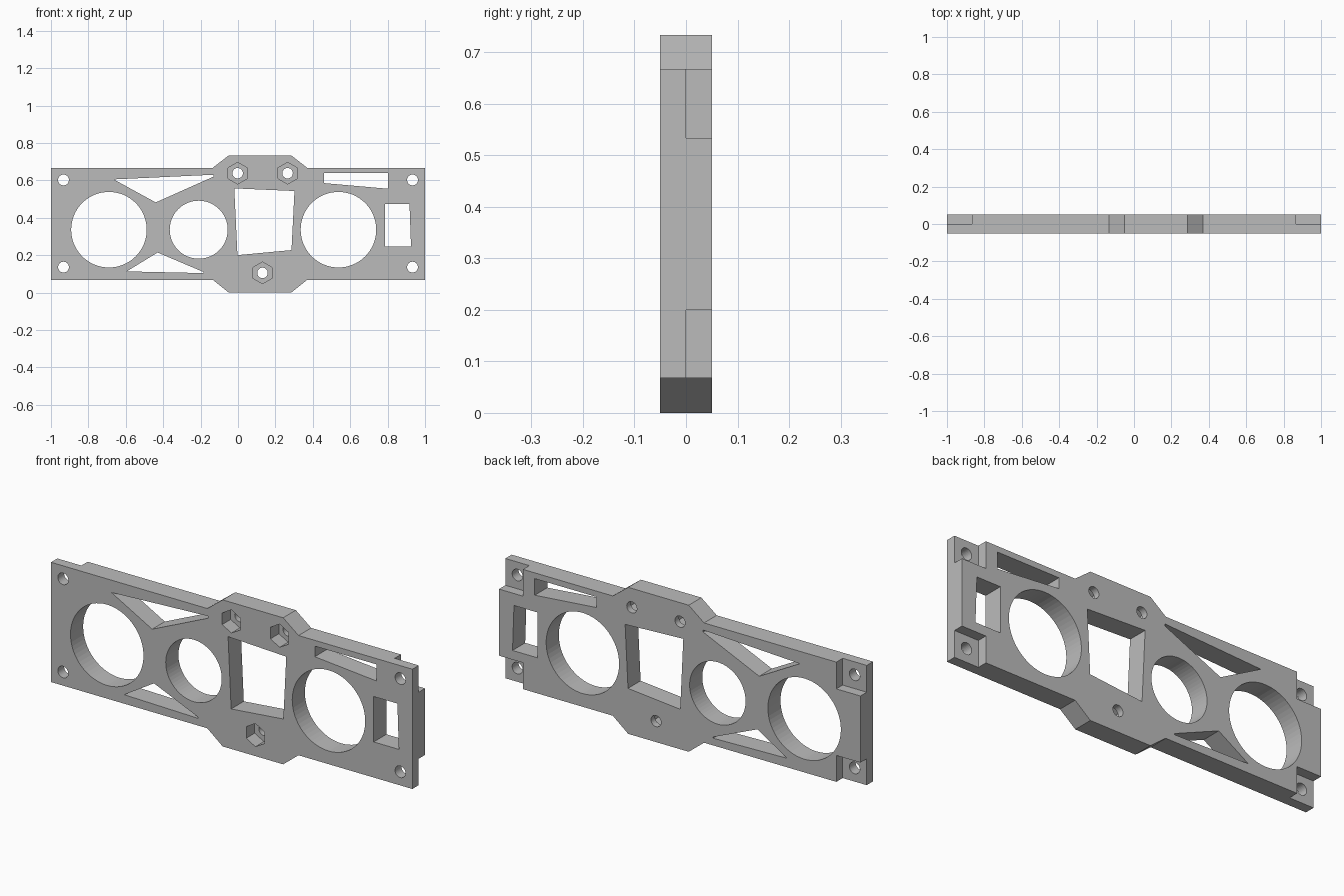
import bpy, bmesh
from math import sin, cos, tau

cube = bpy.data.objects.get("Cube")
if cube:
    bpy.data.objects.remove(cube, do_unlink=True)

HALF = 0.05      # half the plate thickness
OUT = 0.1        # cutters reach past the plate

grey = bpy.data.materials.new("plain grey")
grey.use_nodes = True
colour = (0.5, 0.5, 0.5, 1)
grey.diffuse_color = colour
grey.node_tree.nodes["Principled BSDF"].inputs["Base Color"].default_value = colour


def prism(name, points, y0, y1):
    """Extrude an (x, z) outline from y0 to y1."""
    bm = bmesh.new()
    face = bm.faces.new([bm.verts.new((x, y0, z)) for x, z in points])
    new = bmesh.ops.extrude_face_region(bm, geom=[face])["geom"]
    bmesh.ops.translate(bm, vec=(0, y1 - y0, 0),
                        verts=[v for v in new if isinstance(v, bmesh.types.BMVert)])
    bmesh.ops.recalc_face_normals(bm, faces=bm.faces)
    mesh = bpy.data.meshes.new(name)
    bm.to_mesh(mesh)
    bm.free()
    mesh.materials.append(grey)
    obj = bpy.data.objects.new(name, mesh)
    bpy.context.collection.objects.link(obj)
    return obj


def ring(x, z, r, sides):
    return [(x + r * sin(tau * i / sides), z + r * cos(tau * i / sides))
            for i in range(sides)]


def box(x0, x1, z0, z1):
    return [(x0, z0), (x1, z0), (x1, z1), (x0, z1)]


def cut(points, y0=-OUT, y1=OUT):
    """Subtract a prism from the plate."""
    cutter = prism("cutter", points, y0, y1)
    cutter.hide_render = True
    mod = plate.modifiers.new("cut", "BOOLEAN")
    mod.operation = "DIFFERENCE"
    mod.solver = "EXACT"
    mod.object = cutter
    bpy.ops.object.modifier_apply(modifier=mod.name)
    bpy.data.objects.remove(cutter, do_unlink=True)


# Plate with widened middle
LOW, HIGH, TOP = 0.068, 0.667, 0.733
plate = prism("mounting_plate", [
    (-1, LOW), (-0.135, LOW), (-0.05, 0), (0.285, 0), (0.37, LOW), (1, LOW),
    (1, HIGH), (0.37, HIGH), (0.285, TOP), (-0.05, TOP), (-0.135, HIGH), (-1, HIGH),
], -HALF, HALF)
bpy.context.view_layer.objects.active = plate
plate.select_set(True)

# Large round openings
for x, r in ((-0.69, 0.202), (-0.21, 0.155), (0.537, 0.202)):
    cut(ring(x, 0.336, r, 64))

# Rebated corners on the back, each with a screw hole
for side in (-1, 1):
    inner, outer = sorted((side * 0.867, side * 1.1))
    for z0, z1, hole in ((0, 0.2, 0.136), (0.533, 0.8, 0.602)):
        cut(box(inner, outer, z0, z1), 0, OUT)
        cut(ring(side * 0.933, hole, 0.029, 32))

# Nut pockets on the front with bolt holes through
for x, z in ((-0.002, 0.638), (0.265, 0.638), (0.131, 0.105)):
    cut(ring(x, z, 0.058, 6), -OUT, 0.017)
    cut(ring(x, z, 0.028, 32))

# Triangular lightening windows
cut([(-0.665, 0.605), (-0.13, 0.63), (-0.13, 0.62), (-0.44, 0.482)])
cut([(-0.595, 0.113), (-0.43, 0.214), (-0.185, 0.11), (-0.185, 0.104)])
# Central window, upper slot and end window
cut([(-0.02, 0.557), (0.302, 0.543), (0.286, 0.227), (-0.003, 0.2)])
cut([(0.46, 0.638), (0.802, 0.638), (0.802, 0.555), (0.46, 0.585)])
cut([(0.786, 0.473), (0.917, 0.473), (0.925, 0.246), (0.786, 0.246)])
